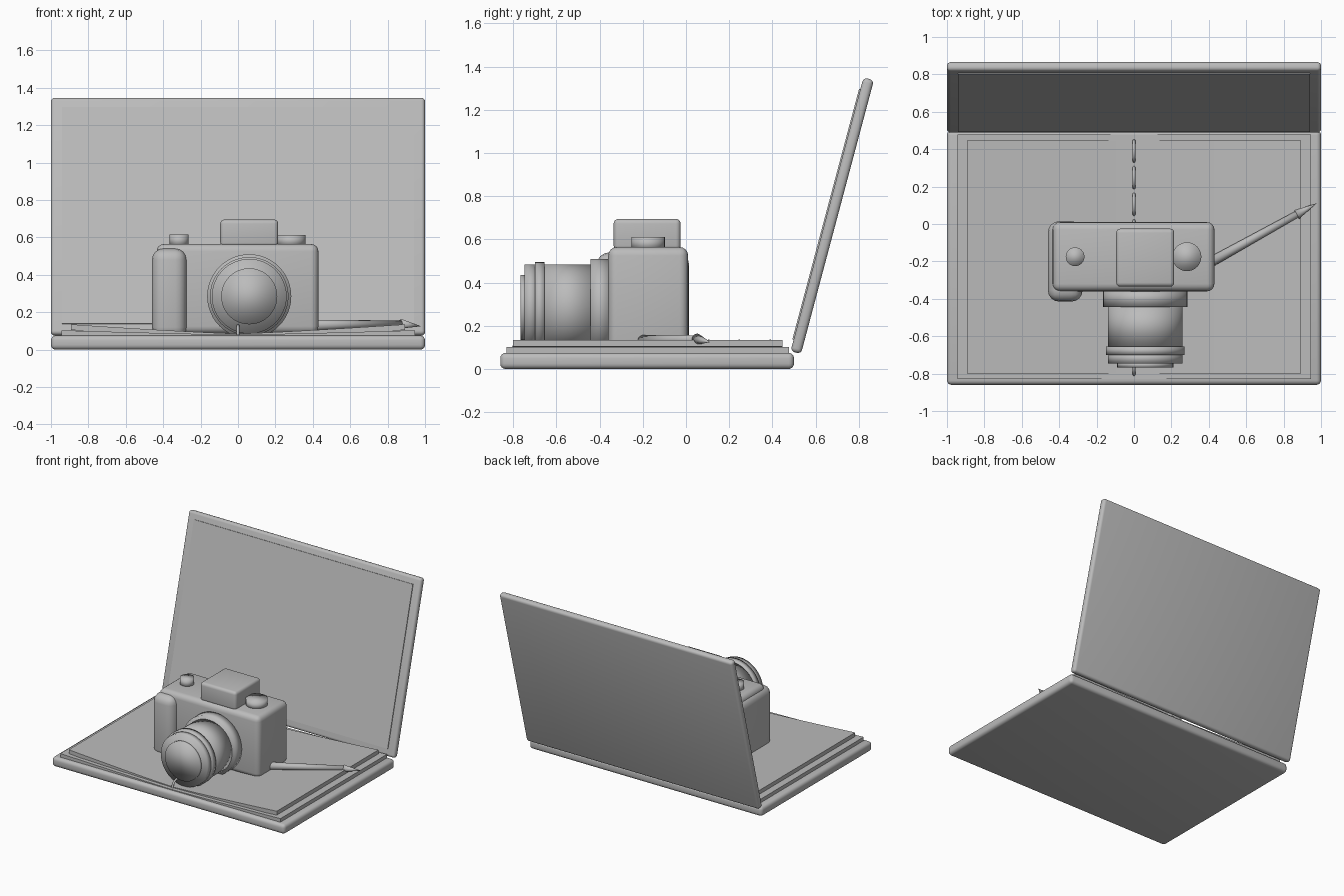
import bpy, bmesh, math
from mathutils import Vector

if "Cube" in bpy.data.objects:
    bpy.data.objects.remove(bpy.data.objects["Cube"])

grey = bpy.data.materials.new("plain grey")
grey.diffuse_color = (0.5, 0.5, 0.5, 1)
grey.use_nodes = True
grey.node_tree.nodes["Principled BSDF"].inputs["Base Color"].default_value = grey.diffuse_color


def finish(name, bm, smooth=True):
    """Turn a bmesh into a named grey object."""
    bmesh.ops.recalc_face_normals(bm, faces=bm.faces)
    for f in bm.faces:
        f.smooth = smooth
    me = bpy.data.meshes.new(name)
    bm.to_mesh(me)
    bm.free()
    me.materials.append(grey)
    ob = bpy.data.objects.new(name, me)
    bpy.context.collection.objects.link(ob)
    return ob


def box(name, x, y, z, bevel=0.0):
    """Rounded box given by its ranges on each axis."""
    bm = bmesh.new()
    bmesh.ops.create_cube(bm, size=1)
    size = Vector((x[1] - x[0], y[1] - y[0], z[1] - z[0]))
    for v in bm.verts:
        v.co = v.co * size
    if bevel:
        bmesh.ops.bevel(bm, geom=bm.edges[:], offset=bevel, segments=4,
                        profile=0.5, affect='EDGES')
    ob = finish(name, bm, bool(bevel))
    ob.location = (sum(x) / 2, sum(y) / 2, sum(z) / 2)
    return ob


def rod(name, a, b, r1, r2, sides=48):
    """Cylinder or cone from point a to point b."""
    a, b = Vector(a), Vector(b)
    bm = bmesh.new()
    bmesh.ops.create_cone(bm, cap_ends=True, segments=sides, radius1=r1,
                          radius2=r2, depth=(b - a).length)
    ob = finish(name, bm)
    ob.location = (a + b) / 2
    ob.rotation_euler = (b - a).to_track_quat('Z', 'Y').to_euler()
    return ob


def page(name, half, y0, y1, z_mid, z_edge, thick):
    """Sheet block that dips toward the spine."""
    bm = bmesh.new()
    rings = []
    n = 24
    for i in range(n + 1):
        x = half * (2 * i / n - 1)
        z = z_mid + (z_edge - z_mid) * abs(x / half) ** 1.2
        rings.append([bm.verts.new(p) for p in
                      ((x, y0, z - thick), (x, y1, z - thick), (x, y1, z), (x, y0, z))])
    for a, b in zip(rings, rings[1:]):
        for k in range(4):
            bm.faces.new((a[k], a[(k + 1) % 4], b[(k + 1) % 4], b[k]))
    bm.faces.new(rings[0])
    bm.faces.new(rings[-1])
    ob = finish(name, bm)
    bpy.context.view_layer.objects.active = ob
    ob.select_set(True)
    bpy.ops.object.shade_smooth_by_angle(angle=math.radians(40))
    ob.select_set(False)
    return ob


# Open album: lower cover, raised cover with lining, pages
box("lower_cover", (-1, 1), (-0.86, 0.5), (0, 0.075), 0.025)
page("lower_pages", 0.945, -0.83, 0.478, 0.08, 0.103, 0.03)
page("upper_pages", 0.893, -0.80, 0.447, 0.085, 0.135, 0.03)

tilt = -math.atan2(0.325, 1.22)
cover = box("raised_cover", (-1, 1), (-0.025, 0.025), (-0.656, 0.656), 0.02)
lining = box("cover_lining", (-0.94, 0.94), (-0.031, -0.024), (-0.6, 0.6))
for ob in (cover, lining):
    off = Vector((0, ob.location.y, 0))
    ob.rotation_euler = (tilt, 0, 0)
    ob.location = Vector((0, 0.677, 0.71)) + ob.rotation_euler.to_matrix() @ off

# Binding stitches along the spine
for i in range(9):
    yc = 0.39 - 0.1425 * i
    arc = [(0, yc + 0.055 * math.cos(t), 0.078 + 0.05 * math.sin(t))
           for t in [math.pi * k / 12 for k in range(13)]]
    cu = bpy.data.curves.new("binding_stitch", 'CURVE')
    cu.dimensions = '3D'
    cu.bevel_depth = 0.008
    cu.bevel_resolution = 2
    sp = cu.splines.new('POLY')
    sp.points.add(len(arc) - 1)
    for p, co in zip(sp.points, arc):
        p.co = (*co, 1)
    cu.materials.append(grey)
    bpy.context.collection.objects.link(bpy.data.objects.new("binding_stitch", cu))

# Camera body, grip, viewfinder hump and dials
box("camera_body", (-0.435, 0.43), (-0.36, 0.01), (0.085, 0.565), 0.04)
box("camera_grip", (-0.46, -0.275), (-0.415, 0.015), (0.06, 0.54), 0.06)
box("viewfinder_hump", (-0.095, 0.215), (-0.335, -0.025), (0.55, 0.695), 0.022)
rod("small_dial", (-0.315, -0.175, 0.55), (-0.315, -0.175, 0.615), 0.05, 0.05)
rod("large_dial", (0.283, -0.175, 0.55), (0.283, -0.175, 0.612), 0.077, 0.077)

# Lens: stacked rings along y
for name, y0, y1, r in (("lens_mount", -0.35, -0.443, 0.225),
                        ("lens_barrel", -0.43, -0.66, 0.2),
                        ("focus_ring", -0.655, -0.7, 0.21),
                        ("lens_hood", -0.69, -0.747, 0.2),
                        ("front_glass", -0.74, -0.767, 0.15)):
    rod(name, (0.06, y0, 0.285), (0.06, y1, 0.285), r, r)

# Pen lying beside the camera
rod("pen_shaft", (0.3, -0.265, 0.13), (0.885, 0.06, 0.138), 0.029, 0.018, 24)
rod("pen_tip", (0.87, 0.05, 0.138), (0.975, 0.11, 0.125), 0.026, 0.001, 24)
